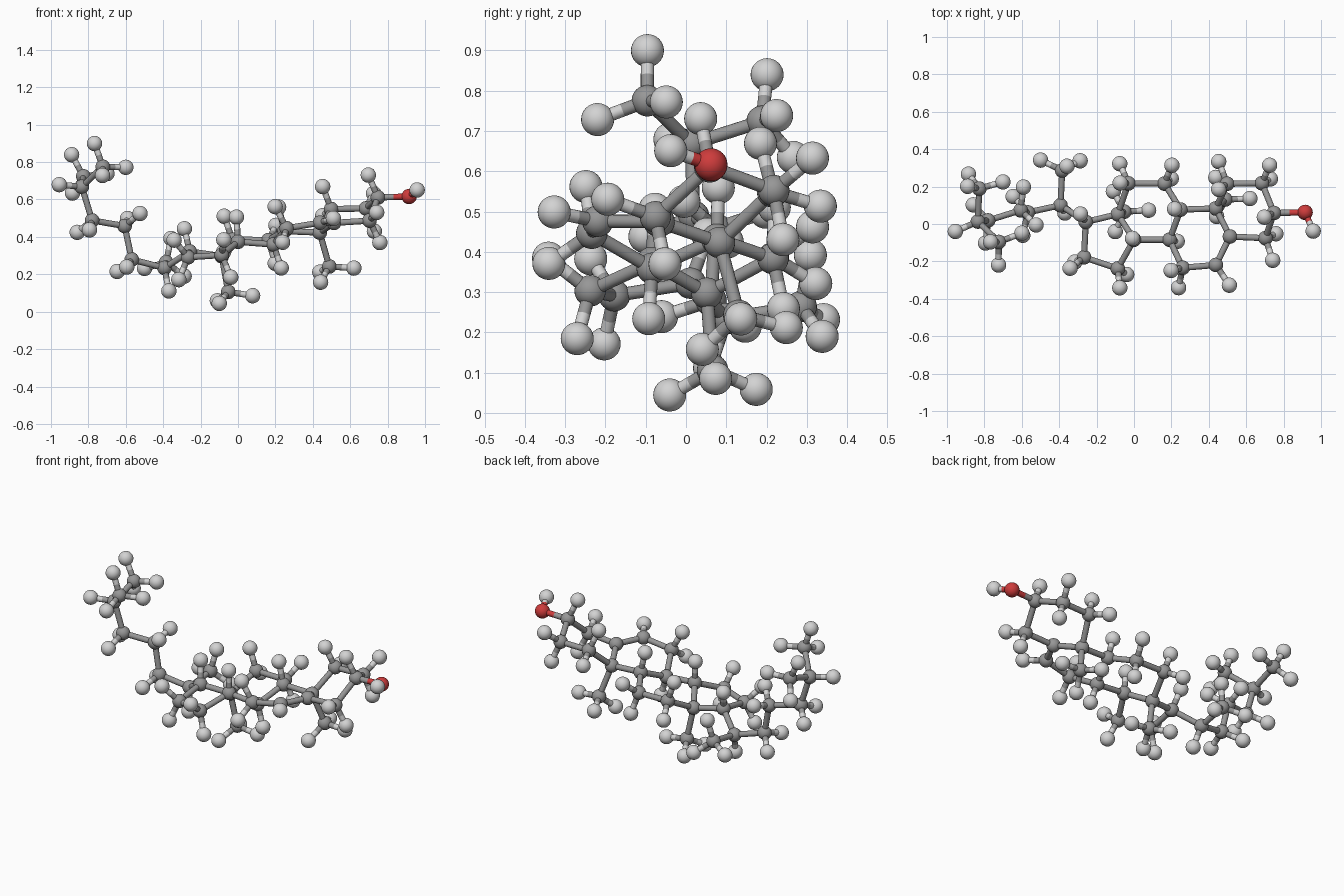
import bpy
import bmesh
from math import radians
from mathutils import Vector, Matrix

cube = bpy.data.objects.get("Cube")
if cube:
    bpy.data.objects.remove(cube)

ATOM_RADIUS = {"carbon": 0.039, "hydrogen": 0.041, "oxygen": 0.041}
BOND_RADIUS = 0.0165
HYDROGEN_BOND = 0.132
COLOURS = {
    "carbon": ("mid grey", (0.31, 0.31, 0.31, 1)),
    "hydrogen": ("pale grey", (0.65, 0.65, 0.65, 1)),
    "oxygen": ("red", (0.62, 0.045, 0.045, 1)),
}

# Carbon skeleton: four fused rings
rings = [
    (.498, .215, .549), (.684, .218, .552), (.748, .059, .611), (.703, -.076, .487),
    (.513, -.067, .475), (.438, -.219, .476), (.26, -.234, .446), (.19, -.084, .359),
    (.249, .077, .431), (.437, .083, .423), (.163, .216, .383), (-.03, .217, .386),
    (-.087, .052, .297), (0, -.084, .374), (-.087, -.238, .303), (-.267, -.178, .291),
    (-.258, .011, .322),
]
# Two side carbons, then the tail and its forked end
branches = [
    (-.052, .066, .106), (.488, .131, .242), (-.393, .1, .234), (-.384, .286, .264),
    (-.568, .062, .279), (-.606, .073, .458), (-.78, .019, .488),
    (-.835, .013, .668), (-.723, -.096, .775), (-.827, .189, .724),
]
oxygen_pos = (.915, .062, .616)
hydroxyl_tip = (.958, -.038, .651)
# Extra turn of some end groups, in degrees
TWIST = {18: 5, 21: 17, 27: -13}

atoms = {i: ("carbon", Vector(p)) for i, p in enumerate(rings + branches, 1)}
OXYGEN = len(atoms) + 1
atoms[OXYGEN] = ("oxygen", Vector(oxygen_pos))

# Paths of bonded atoms
paths = [
    [*range(1, 11), 1], [10, 5], [9, *range(11, 18), 13], [8, 14], [13, 18],
    [10, 19], [17, 20, 22, 23, 24, 25, 26], [20, 21], [25, 27], [3, OXYGEN],
]
bonds = [pair for path in paths for pair in zip(path, path[1:])]
neighbours = {i: [] for i in atoms}
for a, b in bonds:
    neighbours[a].append(b)
    neighbours[b].append(a)
FLAT_CARBONS = (5, 6)


def directions(i):
    """Unit vectors from an atom towards its neighbours."""
    return [(atoms[n][1] - atoms[i][1]).normalized() for n in neighbours[i]]


def hydrogen_directions(i):
    """Fill the free tetrahedral places of a carbon."""
    dirs = directions(i)
    free = 4 - len(dirs) - (i in FLAT_CARBONS)
    away = -sum(dirs, Vector()).normalized()
    if free == 1:
        return [away]
    if free == 2:
        side = dirs[0].cross(dirs[1]).normalized()
        return [away * 0.577 + side * s * 0.816 for s in (-1, 1)]
    if free == 3:
        # Staggered against the bonds of the parent carbon
        parent = neighbours[i][0]
        other = next(n for n in neighbours[parent] if n != i)
        ref = atoms[parent][1] - atoms[other][1]
        ref = (ref - away * ref.dot(away)).normalized()
        turns = [radians(k * 120 + TWIST.get(i, 0)) for k in range(3)]
        return [away * 0.334 + Matrix.Rotation(t, 3, away) @ ref * 0.943
                for t in turns]
    return []


# Add the hydrogens
for i in list(atoms):
    if i == OXYGEN:
        tips = [Vector(hydroxyl_tip)]
    else:
        tips = [atoms[i][1] + d * HYDROGEN_BOND for d in hydrogen_directions(i)]
    for tip in tips:
        new = len(atoms) + 1
        atoms[new] = ("hydrogen", tip)
        bonds.append((i, new))

balls = {kind: bmesh.new() for kind in COLOURS}
sticks = {kind: bmesh.new() for kind in COLOURS}


def add_stick(kind, start, end):
    axis = end - start
    turn = axis.to_track_quat("Z", "Y").to_matrix().to_4x4()
    bmesh.ops.create_cone(
        sticks[kind], cap_ends=False, segments=16, radius1=BOND_RADIUS,
        radius2=BOND_RADIUS, depth=axis.length,
        matrix=Matrix.Translation((start + end) / 2) @ turn)


# Atoms as balls
for kind, pos in atoms.values():
    bmesh.ops.create_uvsphere(
        balls[kind], u_segments=28, v_segments=16, radius=ATOM_RADIUS[kind],
        matrix=Matrix.Translation(pos))

# Bonds as sticks, each half in the colour of its atom
for a, b in bonds:
    (kind_a, pos_a), (kind_b, pos_b) = atoms[a], atoms[b]
    middle = (pos_a + pos_b) / 2
    add_stick(kind_a, pos_a, middle)
    add_stick(kind_b, pos_b, middle)


def make_object(name, bm, material):
    for face in bm.faces:
        face.smooth = True
    mesh = bpy.data.meshes.new(name)
    bm.to_mesh(mesh)
    bm.free()
    mesh.materials.append(material)
    bpy.context.collection.objects.link(bpy.data.objects.new(name, mesh))


for kind, (label, colour) in COLOURS.items():
    mat = bpy.data.materials.new(label)
    mat.use_nodes = True
    mat.diffuse_color = colour
    mat.node_tree.nodes["Principled BSDF"].inputs["Base Color"].default_value = colour
    make_object(kind + "_atoms", balls[kind], mat)
    make_object(kind + "_bonds", sticks[kind], mat)
